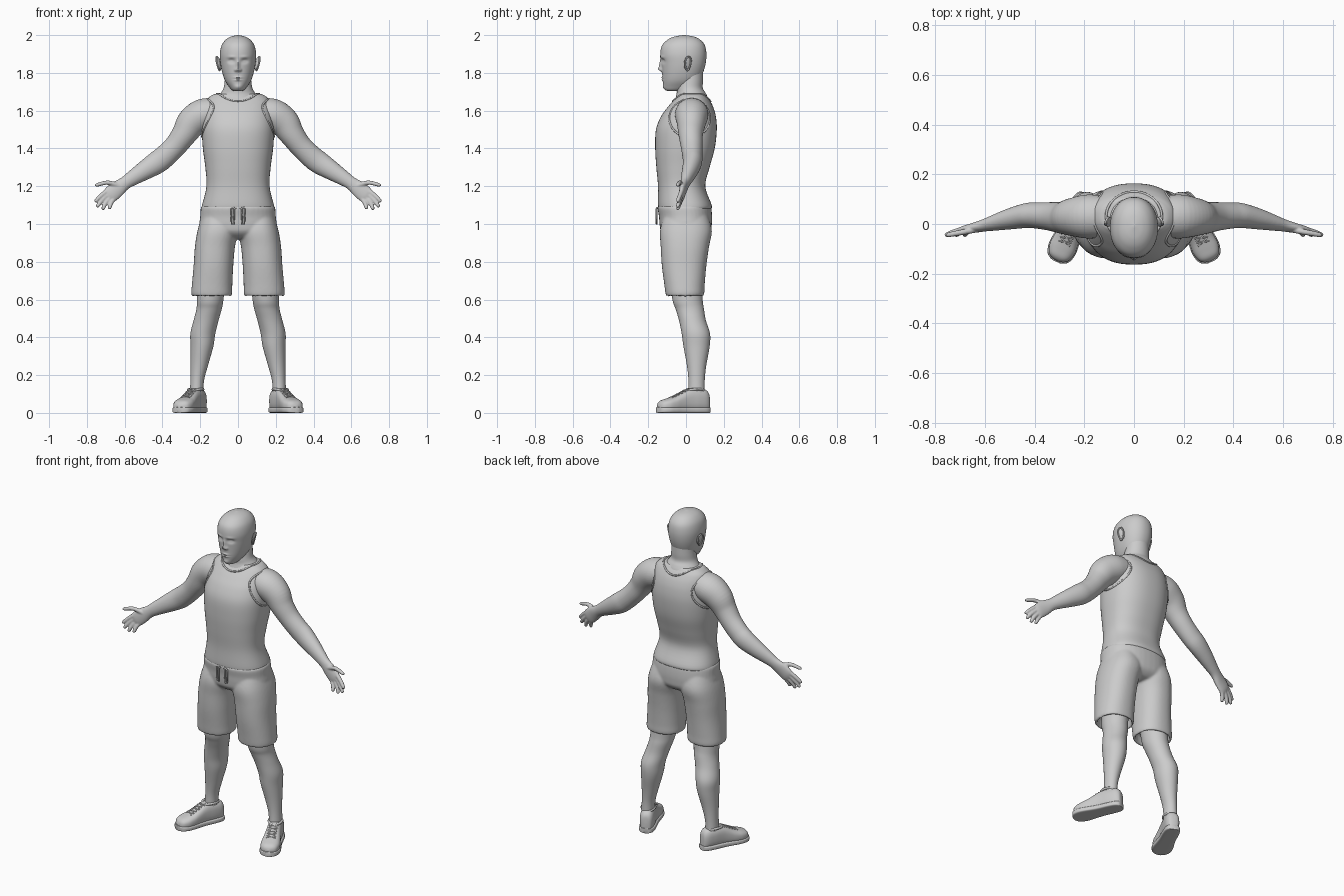
import bpy, bmesh
from math import sin, cos, pi, radians, exp
from mathutils import Vector, Matrix
from mathutils.bvhtree import BVHTree

X, Y, Z = Vector((1, 0, 0)), Vector((0, 1, 0)), Vector((0, 0, 1))


def smooth_path(st, k):
    """Catmull-Rom interpolation of station tuples"""
    out = []
    for i in range(len(st) - 1):
        p = [st[max(i - 1, 0)], st[i], st[i + 1], st[min(i + 2, len(st) - 1)]]
        for j in range(k):
            t = j / k
            out.append([0.5 * (2 * b + (c - a) * t + (2 * a - 5 * b + 4 * c - d) * t * t
                        + (3 * b - a - 3 * c + d) * t ** 3) for a, b, c, d in zip(*p)])
    return out + [list(st[-1])]


def loft(bm, st, n=40, k=5, e=2.0, frame=(X, Y)):
    """Rings (x, y, z, a, b) joined into a skin; frame None follows the path"""
    st = smooth_path(st, k)
    rings = []
    for i, (x, y, z, a, b) in enumerate(st):
        if frame:
            u, v = frame
        else:
            t = Vector(st[min(i + 1, len(st) - 1)][:3]) - Vector(st[max(i - 1, 0)][:3])
            u = Y.cross(t).normalized()
            v = t.cross(u).normalized()
        ring = []
        for j in range(n):
            c, s = cos(2 * pi * j / n), sin(2 * pi * j / n)
            cu = abs(c) ** (2 / e) * (1 if c > 0 else -1)
            sv = abs(s) ** (2 / e) * (1 if s > 0 else -1)
            ring.append(bm.verts.new(Vector((x, y, z)) + u * max(a, .001) * cu + v * max(b, .001) * sv))
        rings.append(ring)
    for r, q in zip(rings, rings[1:]):
        for j in range(n):
            bm.faces.new((r[j], r[(j + 1) % n], q[(j + 1) % n], q[j]))
    bm.faces.new(rings[0])
    bm.faces.new(rings[-1])
    bmesh.ops.recalc_face_normals(bm, faces=bm.faces)


def body(st):
    """(z, front y, back y, half width) to loft stations"""
    return [(0, (f + b) / 2, z, w, (b - f) / 2) for z, f, b, w in st]


def make(name, bm, mirror=False, voxel=0, iters=4):
    me = bpy.data.meshes.new(name)
    bm.to_mesh(me)
    me.shade_smooth()
    me.set_sharp_from_angle(angle=radians(50))
    ob = bpy.data.objects.new(name, me)
    bpy.context.collection.objects.link(ob)
    if voxel:
        m = ob.modifiers.new("blend", 'REMESH')
        m.mode, m.voxel_size, m.use_smooth_shade = 'VOXEL', voxel, True
        m = ob.modifiers.new("soften", 'SMOOTH')
        m.iterations = iters
    if mirror:
        m = ob.modifiers.new("mirror", 'MIRROR')
        m.use_mirror_merge = False
    return ob


def tube(name, pts, r, cyclic=False):
    cu = bpy.data.curves.new(name, 'CURVE')
    cu.dimensions, cu.bevel_depth, cu.bevel_resolution, cu.use_fill_caps = '3D', r, 2, True
    sp = cu.splines.new('POLY')
    sp.points.add(len(pts) - 1)
    for q, p in zip(sp.points, pts):
        q.co = (*p, 1)
    sp.use_cyclic_u = cyclic
    bpy.context.collection.objects.link(bpy.data.objects.new(name, cu))


def project(bvh, p, d):
    hit = bvh.ray_cast(Vector(p), d)[0]
    return hit if hit else Vector(p)


def circle(n):
    return [(cos(2 * pi * i / n), sin(2 * pi * i / n)) for i in range(n)]


# Head: skull loft with soft bumps for the face
bm = bmesh.new()
loft(bm, body([(1.703, -.085, -.02, .012), (1.709, -.108, .0, .032), (1.73, -.118, .04, .05),
               (1.76, -.123, .07, .069), (1.8, -.126, .09, .083), (1.85, -.13, .104, .093),
               (1.9, -.136, .108, .096), (1.945, -.127, .1, .087), (1.975, -.098, .076, .066),
               (1.992, -.062, .042, .038), (2.0, -.015, -.005, .004)]), n=128, k=10, e=2.15)
bumps = [(0, 1.843, .009, .025, .012), (0, 1.82, .011, .012, .015), (0, 1.775, .019, .005, .006),
         (0, 1.762, .017, .005, .006), (0, 1.769, .024, .002, -.004), (0, 1.725, .02, .012, .006)]
for s in (1, -1):
    bumps += [(s * .013, 1.815, .006, .007, .01), (s * .035, 1.863, .017, .011, -.013),
              (s * .035, 1.861, .011, .006, .006), (s * .035, 1.884, .022, .007, .004)]
for v in bm.verts:
    if v.co.y < -.03:
        f = min(1, (-.03 - v.co.y) / .03)
        v.co.y -= f * sum(d * exp(-((v.co.x - x) / sx) ** 2 - ((v.co.z - z) / sz) ** 2)
                          for x, z, sx, sz, d in bumps)
make("head", bm)

# Ears: flattened bowl with a rolled rim
bm = bmesh.new()
tilt = Matrix.Translation((.1, .008, 1.85)) @ Matrix.Rotation(radians(22), 4, 'Z') @ Matrix.Rotation(radians(12), 4, 'Y')
bmesh.ops.create_uvsphere(bm, u_segments=20, v_segments=12, radius=1,
                          matrix=tilt @ Matrix.Diagonal((.007, .021, .036, 1)))
make("ear", bm, True)
for s in (1, -1):
    rim = [tilt @ Vector((.006, .021 * c * (.75 + .25 * d), .037 * d)) for c, d in circle(28)]
    tube("ear_rim", [(s * p.x, p.y, p.z) for p in rim], .0045, True)

# Neck
bm = bmesh.new()
loft(bm, [(0, .03, 1.64, .125, .095), (0, .03, 1.675, .108, .083), (0, .027, 1.695, .09, .076),
          (0, .02, 1.72, .076, .069), (0, .024, 1.76, .07, .066), (0, .03, 1.82, .065, .06)])
make("neck", bm)

# Sleeveless shirt
bm = bmesh.new()
loft(bm, body([(1.078, -.142, .13, .19), (1.1, -.148, .136, .19), (1.2, -.148, .102, .167),
               (1.3, -.157, .125, .173), (1.4, -.163, .152, .186), (1.5, -.159, .163, .191),
               (1.57, -.132, .158, .184), (1.62, -.096, .144, .175), (1.655, -.066, .126, .165),
               (1.675, -.048, .112, .148), (1.688, -.036, .1, .12), (1.69, -.01, .07, .06)]), n=64, e=2.35)
make("shirt", bm)
bvh = BVHTree.FromBMesh(bm)
tube("neckline_trim", [project(bvh, (.112 * c, .03 + .1 * s, 2), -Z) for c, s in circle(48)], .005, True)
hole = [project(bvh, (.5, .02 + .108 * c, 1.56 + .1 * s), -X) for c, s in circle(48)]
for s in (1, -1):
    tube("armhole_trim", [(s * p.x, p.y, p.z) for p in hole], .005, True)

# Arms with hands: one loft each for arm and digits, blended together
bm = bmesh.new()
loft(bm, [(.13, .03, 1.588, .08, .085), (.19, .03, 1.575, .086, .088), (.245, .028, 1.535, .081, .077),
          (.285, .025, 1.475, .067, .065), (.33, .03, 1.415, .06, .058), (.385, .034, 1.36, .06, .053),
          (.43, .034, 1.325, .06, .05), (.5, .02, 1.28, .05, .042), (.56, .005, 1.242, .04, .032),
          (.6, -.005, 1.215, .035, .025), (.64, -.015, 1.185, .043, .02), (.675, -.022, 1.155, .043, .016),
          (.69, -.025, 1.143, .034, .011)], frame=None)
digits = [((.69, 1.178), (.725, 1.15), (.753, 1.122)), ((.685, 1.16), (.718, 1.128), (.744, 1.094)),
          ((.672, 1.146), (.7, 1.112), (.715, 1.08)), ((.657, 1.135), (.672, 1.11), (.68, 1.084)),
          ((.63, 1.203), (.69, 1.219), (.748, 1.206))]
for (x0, z0), (x1, z1), (x2, z2) in digits:
    loft(bm, [(x0, -.022, z0, .013, .012), (x1, -.033, z1, .0115, .0115),
              (x2, -.044, z2, .0095, .0095), (x2 + .001, -.044, z2 - .003, .003, .003)], n=14, frame=None)
make("arm", bm, True, .0045, 3)

# Shorts: pelvis and two hollow-ended legs blended together
bm = bmesh.new()
loft(bm, body([(1.098, -.142, .126, .188), (1.085, -.15, .134, .197), (1.04, -.143, .138, .2),
               (1.0, -.14, .137, .205), (.96, -.132, .13, .2), (.93, -.1, .1, .14), (.92, -.06, .06, .05)]), e=2.3)
for s in (1, -1):
    loft(bm, [(s * x, y, z, a, b) for x, y, z, a, b in [
        (.1, .0, 1.06, .085, .11), (.106, .0, .97, .107, .137), (.122, -.006, .88, .106, .128),
        (.13, -.01, .78, .105, .118), (.137, -.008, .68, .107, .107), (.139, -.006, .635, .108, .103),
        (.139, -.006, .618, .103, .098), (.138, -.004, .622, .094, .089), (.138, -.004, .67, .09, .088)]], e=2.25)
make("shorts", bm, False, .007, 5)

# Drawstring loops at the waist
for s in (1, -1):
    tube("drawstring", [(s * x, y, z) for x, y, z in [
        (.012, -.15, 1.085), (.02, -.158, 1.08), (.021, -.157, 1.03), (.022, -.156, 1.0),
        (.034, -.155, 1.0), (.036, -.156, 1.04), (.036, -.156, 1.08), (.018, -.152, 1.087)]], .0045)

# Legs
bm = bmesh.new()
loft(bm, [(.136, .0, .72, .073, .083), (.147, .008, .6, .07, .08), (.153, .02, .55, .067, .075),
          (.169, .034, .49, .066, .071), (.186, .052, .42, .066, .075), (.191, .056, .35, .06, .069),
          (.205, .056, .25, .046, .051), (.216, .056, .17, .036, .043), (.22, .055, .08, .036, .044)])
make("leg", bm, True)

# Shoes: upper, sole, collar and laces, built straight then turned outward
turn = Matrix.Translation((.222, .05, 0)) @ Matrix.Rotation(radians(24), 4, 'Z')
plan = [(-.078, .01, .06), (-.072, .027, .1), (-.05, .039, .121), (-.01, .043, .126), (.03, .043, .126),
        (.06, .044, .118), (.095, .048, .1), (.13, .053, .083), (.165, .054, .072), (.195, .045, .062),
        (.21, .03, .05), (.217, .01, .035)]
bm = bmesh.new()
loft(bm, [(0, -u, h / 2 + .004, w, h / 2) for u, w, h in plan], e=2.6, frame=(X, Z))
bvh = BVHTree.FromBMesh(bm)
bm.transform(turn)
make("shoe_upper", bm, True)
bm = bmesh.new()
loft(bm, [(0, -u * 1.02, .015, w + .004, .015) for u, w, h in plan], e=5, frame=(X, Z))
bm.transform(turn)
make("shoe_sole", bm, True)
collar = [turn @ Vector((.037 * c, -.003 + .047 * s, .126 - .006 * s * s)) for c, s in circle(32)]
for m in (1, -1):
    tube("shoe_collar", [(m * p.x, p.y, p.z) for p in collar], .007, True)
    for i in range(5):
        for lean in (.008, -.008):
            pts = [turn @ project(bvh, (.026 * t / 3, -.062 - .018 * i + lean * t / 3, .3), -Z)
                   for t in range(-3, 4)]
            tube("shoe_lace", [(m * p.x, p.y, p.z) for p in pts], .003)
